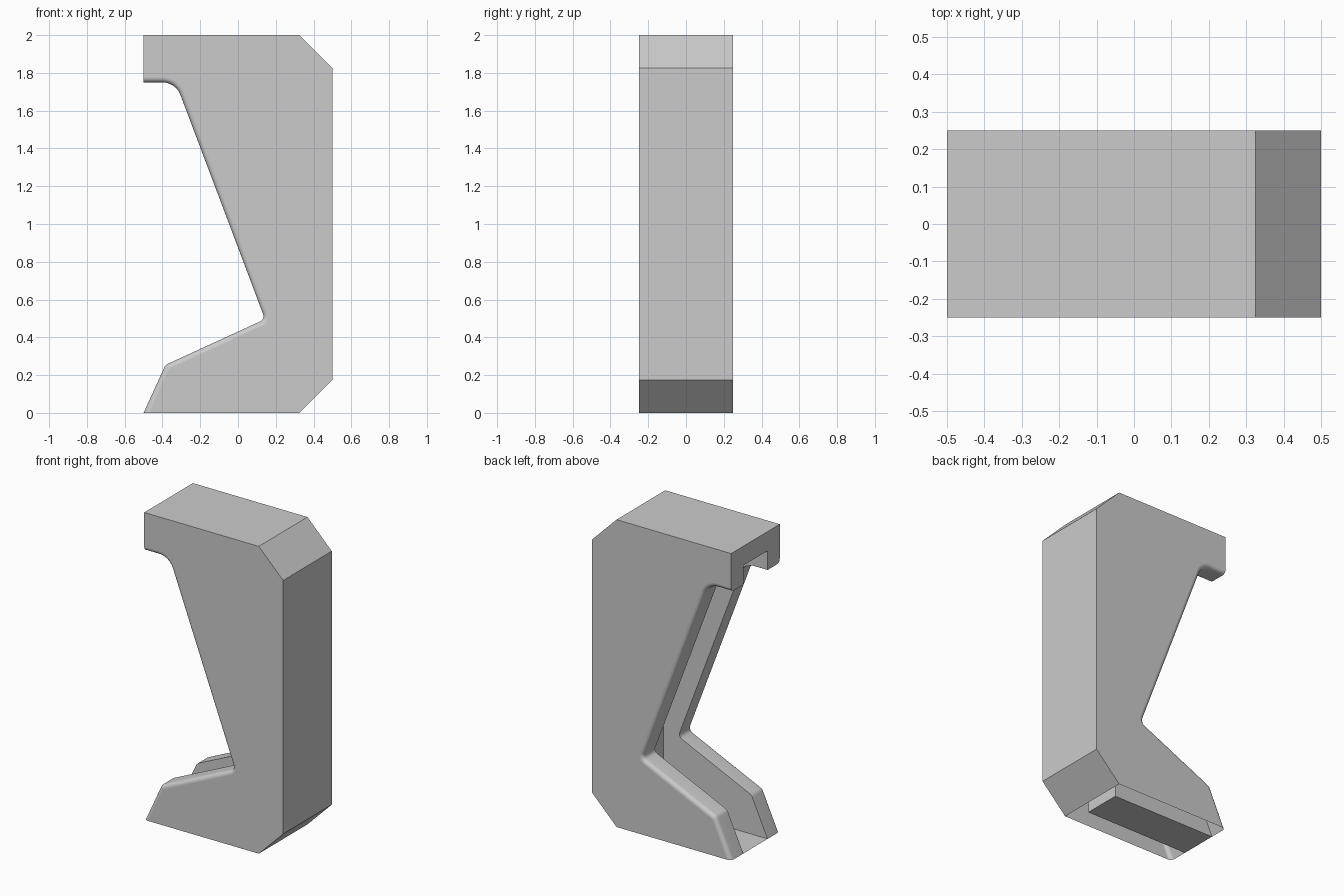
import bpy, bmesh, math
from mathutils import Vector

if "Cube" in bpy.data.objects:
    bpy.data.objects.remove(bpy.data.objects["Cube"], do_unlink=True)

HALF, SLOT, R = 0.25, 0.125, 0.026      # half width, half slot width, edge rounding
SLOT_TOP, SLOT_BACK = 1.875, 0.25
STEPS = 6

# Corners of the cut-away edge in x, z (top to bottom), with corner radius
CORNERS = [(-0.5, 1.75, 0), (-0.33, 1.75, 0.1), (0.143, 0.496, 0.03),
           (-0.384, 0.254, 0.04), (-0.5, 0, 0)]
# Straight back outline, bottom to top
BACK = [(0.325, 0), (0.5, 0.175), (0.5, 1.825), (0.325, 2), (-0.5, 2)]


def rounded(corners):
    """Replace each corner that has a radius by an arc."""
    pts = []
    for i, (x, z, rad) in enumerate(corners):
        p = Vector((x, z))
        if not rad:
            pts.append(p)
            continue
        a = (Vector(corners[i - 1][:2]) - p).normalized()
        b = (Vector(corners[i + 1][:2]) - p).normalized()
        half = a.angle(b) / 2
        centre = p + (a + b).normalized() * rad / math.sin(half)
        start = p + a * rad / math.tan(half) - centre
        end = p + b * rad / math.tan(half) - centre
        sweep = start.angle(end)
        for k in range(STEPS + 1):
            t = sweep * k / STEPS
            pts.append(centre + (start * math.sin(sweep - t) + end * math.sin(t)) / math.sin(sweep))
    return pts


def inset(pts, d):
    """Shift the edge line into the solid by d, sliding the ends along the outline."""
    normals = []
    for p, q in zip(pts, pts[1:]):
        v = (q - p).normalized()
        normals.append(Vector((-v.y, v.x)))
    out = [pts[0] + normals[0] * d]
    for p, m, n in zip(pts[1:], normals, normals[1:]):
        out.append(p + (m + n) * d / (1 + m.dot(n)))
    out.append(pts[-1] + Vector((d / normals[-1].x, 0)))
    return out


bm = bmesh.new()


def face(points, smooth=False):
    f = bm.faces.new([bm.verts.new(p) for p in points])
    f.smooth = smooth


def at(y, pts):
    return [(p[0], y, p[1]) for p in pts]


lip = rounded(CORNERS)

# Rows running from the slot, across the lip and round onto the side
rows = [(SLOT, lip)]
for k in range(STEPS + 1):
    a = math.pi / 2 * k / STEPS
    rows.append((HALF - R + R * math.sin(a), inset(lip, R * (1 - math.cos(a)))))

for s in (1, -1):
    # Lip and rounded edge
    for (y0, r0), (y1, r1) in zip(rows, rows[1:]):
        lo, hi = at(s * y0, r0), at(s * y1, r1)
        for i in range(len(lip) - 1):
            face([lo[i], lo[i + 1], hi[i + 1], hi[i]], True)
    # Outer side and slot wall
    face(at(s * HALF, rows[-1][1] + BACK))
    face(at(s * SLOT, lip + [(SLOT_BACK, 0), (SLOT_BACK, SLOT_TOP), (-0.5, SLOT_TOP)]))


def span(half, path):
    """Faces across the width along a path in x, z."""
    for p, q in zip(path, path[1:]):
        face(at(half, [p, q]) + at(-half, [q, p]))


# Back, chamfers and top; the underside of the shell is open
span(HALF, BACK)
# Slot floor, back and ceiling
span(SLOT, [(-0.5, 0), (SLOT_BACK, 0), (SLOT_BACK, SLOT_TOP), (-0.5, SLOT_TOP)])
# End of the overhang, with the slot notch
side = [(SLOT, SLOT_TOP)] + [(y, r[0].y) for y, r in rows] + [(HALF, 2)]
face([(-0.5, y, z) for y, z in side] + [(-0.5, -y, z) for y, z in reversed(side)])

bmesh.ops.remove_doubles(bm, verts=bm.verts, dist=0.0001)
bmesh.ops.recalc_face_normals(bm, faces=bm.faces)

mesh = bpy.data.meshes.new("slotted_bracket")
bm.to_mesh(mesh)
bm.free()
bracket = bpy.data.objects.new("slotted_bracket", mesh)
bpy.context.collection.objects.link(bracket)

grey = bpy.data.materials.new("light grey")
grey.use_nodes = True
colour = (0.6, 0.6, 0.6, 1)
grey.diffuse_color = colour
grey.node_tree.nodes["Principled BSDF"].inputs["Base Color"].default_value = colour
mesh.materials.append(grey)
